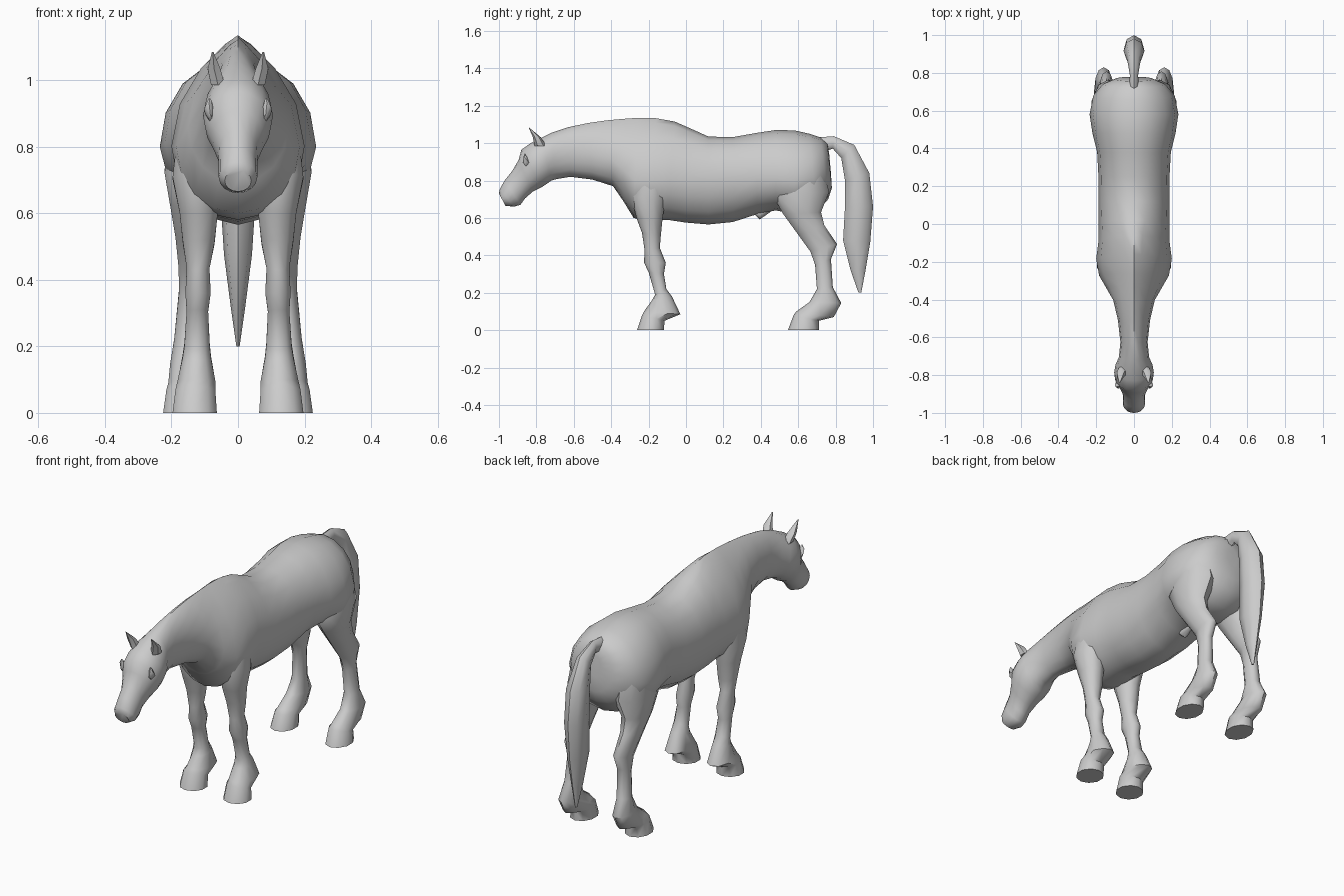
import bpy, bmesh, math

coat = bpy.data.materials.new("grey coat")
coat.diffuse_color = (0.6, 0.6, 0.6, 1)


def loft(name, rings, sides, sx=1):
    """Skin rings given as (top y, top z, bottom y, bottom z, centre x, half width, widest point, crest pinch)."""
    bm = bmesh.new()
    loops = []
    for ty, tz, by, bz, cx, hw, *rest in rings:
        m, pinch = (rest + [0.5, 1.0][len(rest):])
        loop = []
        for i in range(sides):
            a = 2 * math.pi * i / sides
            s, c = math.sin(a), math.cos(a)
            t = m + (1 - m) * c if c > 0 else m + m * c
            x = cx + hw * math.copysign(abs(s) ** (pinch if c > 0.01 else 1), s)
            loop.append(bm.verts.new((sx * x, by + (ty - by) * t, bz + (tz - bz) * t)))
        loops.append(loop)
    for p, q in zip(loops, loops[1:]):
        for i in range(sides):
            j = (i + 1) % sides
            bm.faces.new((p[i], p[j], q[j], q[i]))
    bm.faces.new(loops[0])
    bm.faces.new(loops[-1])
    bmesh.ops.recalc_face_normals(bm, faces=bm.faces)
    me = bpy.data.meshes.new(name)
    bm.to_mesh(me)
    bm.free()
    ob = bpy.data.objects.new(name, me)
    bpy.context.collection.objects.link(ob)
    me.materials.append(coat)
    bpy.ops.object.select_all(action='DESELECT')
    ob.select_set(True)
    bpy.context.view_layer.objects.active = ob
    bpy.ops.object.shade_smooth_by_angle(angle=math.radians(50))
    return ob


# Trunk, rump to chest
trunk = [
    (.765, .95, .775, .84, 0, .03),
    (.755, 1.0, .78, .76, 0, .10),
    (.72, 1.03, .76, .70, 0, .165),
    (.66, 1.05, .70, .63, 0, .215, .45),
    (.58, 1.068, .58, .62, 0, .235, .4),
    (.48, 1.07, .48, .64, 0, .22, .4),
    (.38, 1.055, .38, .62, 0, .195, .45),
    (.25, 1.032, .25, .578, 0, .188),
    (.12, 1.035, .12, .565, 0, .187),
    (.02, 1.08, 0, .575, 0, .187, .45, 1.2),
    (-.06, 1.115, -.10, .59, 0, .187, .42, 1.5),
    (-.16, 1.133, -.20, .58, 0, .20, .4, 1.7),
    (-.26, 1.135, -.28, .60, 0, .185, .37, 1.9),
]
# Neck and head, withers to muzzle
neck_head = [
    (-.33, 1.13, -.335, .69, 0, .15, .38, 1.9),
    (-.42, 1.122, -.39, .77, 0, .11, .42, 1.6),
    (-.52, 1.108, -.50, .805, 0, .085, .45, 1.4),
    (-.63, 1.085, -.62, .82, 0, .072, .5, 1.2),
    (-.72, 1.055, -.69, .808, 0, .08),
    (-.77, 1.03, -.72, .80, 0, .098),
    (-.83, 1.0, -.74, .785, 0, .105),
    (-.88, .965, -.77, .765, 0, .10),
    (-.895, .91, -.82, .74, 0, .08),
    (-.93, .85, -.86, .705, 0, .06),
    (-.97, .80, -.885, .67, 0, .058),
    (-.995, .755, -.92, .66, 0, .058),
    (-1.0, .73, -.965, .665, 0, .04),
]
loft("body_and_head", trunk + neck_head, 16)

# Legs: rings run from inside the body down to the hoof sole
front_leg = [
    (-.26, .88, -.10, .85, .135, .045),
    (-.295, .72, -.11, .69, .125, .075),
    (-.265, .60, -.125, .60, .118, .06),
    (-.235, .52, -.135, .50, .118, .05),
    (-.222, .43, -.14, .44, .12, .036),
    (-.224, .36, -.108, .36, .12, .04),
    (-.20, .31, -.118, .30, .122, .034),
    (-.165, .19, -.105, .22, .123, .04),
    (-.185, .155, -.075, .18, .124, .045),
    (-.225, .10, -.03, .085, .125, .06),
    (-.235, .08, -.115, .05, .128, .063),
    (-.262, 0, -.118, 0, .13, .07),
]
hind_leg = [
    (.52, .87, .73, .87, .13, .08),
    (.47, .71, .765, .74, .135, .09),
    (.52, .62, .722, .63, .145, .062),
    (.60, .51, .74, .56, .145, .045),
    (.665, .42, .808, .46, .145, .035),
    (.69, .35, .775, .38, .147, .032),
    (.70, .22, .785, .23, .155, .038),
    (.66, .15, .83, .145, .16, .046),
    (.59, .10, .79, .07, .16, .052),
    (.575, .08, .71, .05, .16, .058),
    (.545, 0, .71, 0, .163, .065),
]
ear = [
    (-.81, .985, -.745, .985, .06, .024),
    (-.82, 1.035, -.775, 1.03, .072, .022),
    (-.842, 1.085, -.835, 1.08, .076, .003),
]
# Low brow bump around each eye
brow = [
    (-.862, .945, -.85, .925, .085, .006),
    (-.868, .93, -.835, .89, .087, .015),
    (-.872, .895, -.855, .875, .083, .005),
]
for side, sx in (("left", 1), ("right", -1)):
    loft("front_leg_" + side, front_leg, 10, sx)
    loft("hind_leg_" + side, hind_leg, 10, sx)
    loft("ear_" + side, ear, 6, sx)
    loft("brow_" + side, brow, 8, sx)

# Tail: arches out of the rump and tapers to a point
loft("tail", [
    (.70, 1.03, .72, .95, 0, .025),
    (.79, 1.037, .785, .97, 0, .022),
    (.90, .99, .83, .92, 0, .035),
    (.98, .84, .85, .80, 0, .055),
    (1.0, .66, .85, .66, 0, .054),
    (.985, .47, .84, .48, 0, .042),
    (.96, .32, .88, .32, 0, .022),
    (.937, .20, .922, .20, 0, .005),
], 8)

# Small sheath under the belly
loft("sheath", [
    (.36, .66, .37, .615, 0, .02),
    (.40, .66, .395, .592, 0, .022),
    (.49, .68, .47, .645, 0, .015),
], 8)
